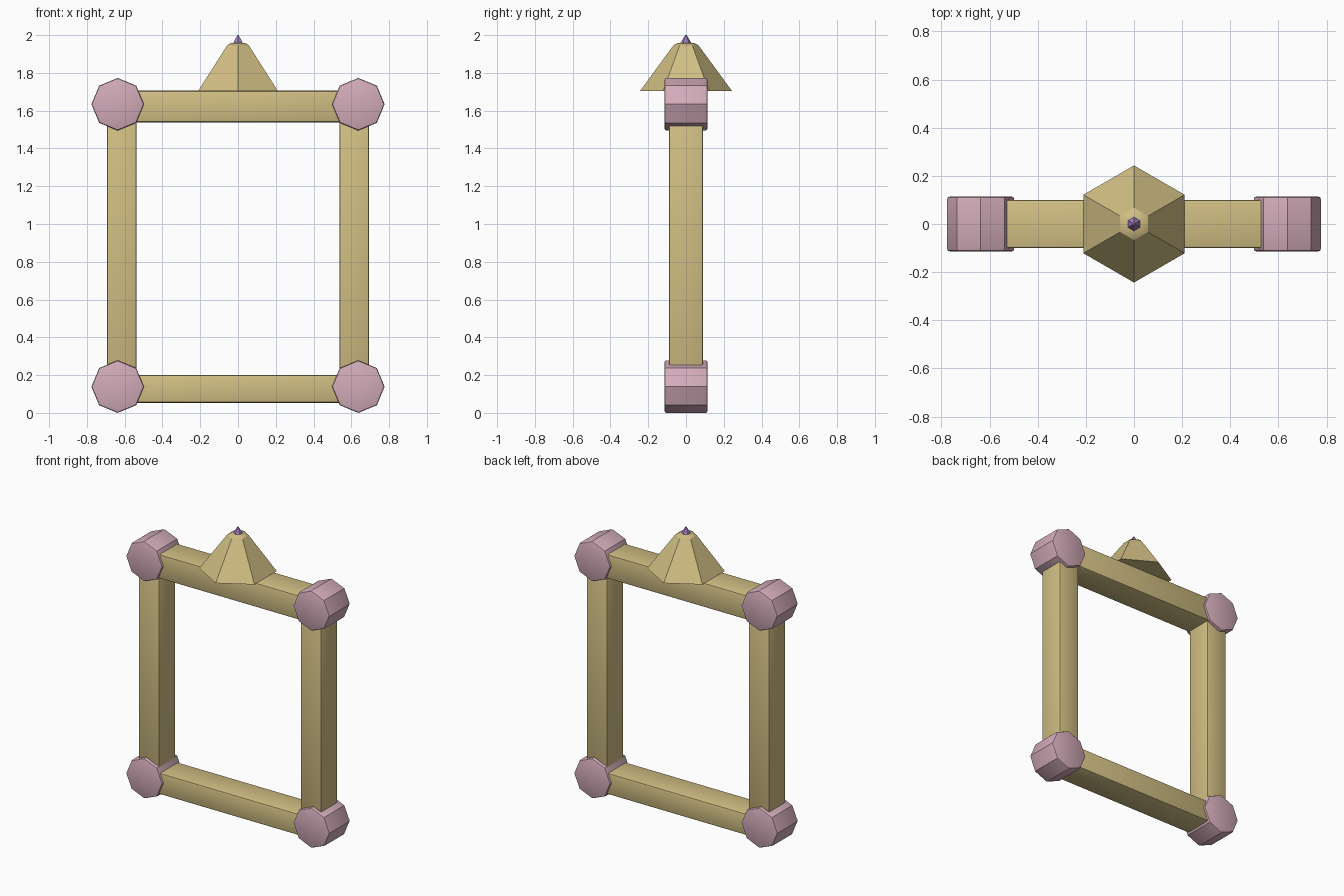
import bpy
import math
from mathutils import Matrix

default = bpy.data.objects.get("Cube")
if default:
    bpy.data.objects.remove(default, do_unlink=True)


def material(name, rgb):
    mat = bpy.data.materials.new(name)
    mat.use_nodes = True
    mat.diffuse_color = (*rgb, 1)
    mat.node_tree.nodes["Principled BSDF"].inputs["Base Color"].default_value = (*rgb, 1)
    return mat


tan = material("tan", (0.64, 0.52, 0.23))
pink = material("dusty pink", (0.65, 0.41, 0.49))
purple = material("purple", (0.36, 0.21, 0.52))


def finish(obj, name, mat, bevel):
    """Name, colour, soften the edges and shade the part."""
    obj.name = name
    obj.data.name = name
    obj.data.materials.append(mat)
    if bevel:
        mod = obj.modifiers.new("soft edges", "BEVEL")
        mod.width = bevel
        mod.segments = 2
        mod.limit_method = "ANGLE"
        mod.angle_limit = math.radians(50)
        bpy.ops.object.modifier_apply(modifier=mod.name)
    bpy.ops.object.shade_smooth_by_angle(angle=math.radians(35))


def beam(name, center, size):
    bpy.ops.mesh.primitive_cube_add(size=1, location=center)
    obj = bpy.context.object
    obj.data.transform(Matrix.Diagonal((*size, 1)))
    finish(obj, name, tan, 0.01)


def corner_block(name, x, z):
    bpy.ops.mesh.primitive_cylinder_add(vertices=8, radius=0.139, depth=0.228, location=(x, 0, z))
    obj = bpy.context.object
    obj.data.transform(Matrix.Rotation(math.radians(90), 4, "X"))
    finish(obj, name, pink, 0.01)


def hex_cone(name, z0, z1, r0, r1, mat):
    bpy.ops.mesh.primitive_cone_add(vertices=6, radius1=r0, radius2=r1,
                                    depth=z1 - z0, location=(0, 0, (z0 + z1) / 2))
    finish(bpy.context.object, name, mat, 0)


# Frame beams
beam("top_beam", (0, 0, 1.622), (1.2, 0.2, 0.167))
beam("bottom_beam", (0, 0, 0.127), (1.2, 0.2, 0.147))

# Uprights and octagonal corner blocks on each side
for side, sx in (("left", 1), ("right", -1)):
    beam(side + "_upright", (sx * 0.616, 0, 0.885), (0.157, 0.18, 1.45))
    corner_block(side + "_bottom_corner", sx * 0.637, 0.139)
    corner_block(side + "_top_corner", sx * 0.637, 1.634)

# Hexagonal crest: tall spire, chamfered cap and small tip
hex_cone("crest_spire", 1.705, 1.945, 0.243, 0.067, tan)
hex_cone("crest_cap", 1.945, 1.958, 0.067, 0.045, tan)
hex_cone("crest_tip", 1.956, 2.0, 0.03, 0.004, purple)
